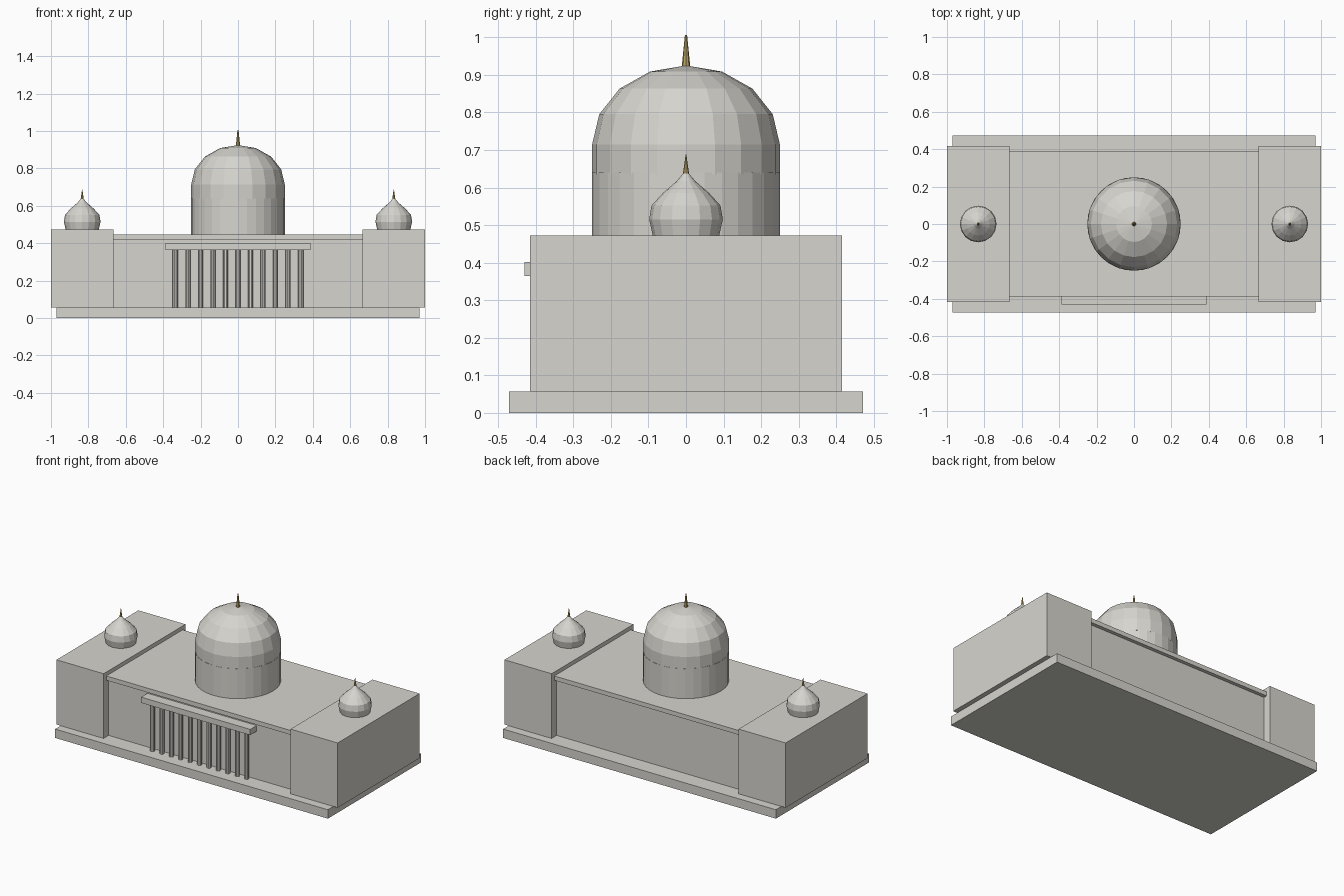
import bpy, bmesh
from math import sin, cos, pi, radians

cube = bpy.data.objects.get("Cube")
if cube:
    bpy.data.objects.remove(cube, do_unlink=True)


def material(name, color):
    mat = bpy.data.materials.new(name)
    mat.use_nodes = True
    mat.diffuse_color = color
    mat.node_tree.nodes["Principled BSDF"].inputs["Base Color"].default_value = color
    return mat


STONE = material("pale_stone", (0.68, 0.665, 0.62, 1))
GOLD = material("gold", (0.50, 0.36, 0.12, 1))


def add_object(name, bm, mat):
    bmesh.ops.recalc_face_normals(bm, faces=bm.faces)
    mesh = bpy.data.meshes.new(name)
    bm.to_mesh(mesh)
    bm.free()
    mesh.materials.append(mat)
    obj = bpy.data.objects.new(name, mesh)
    bpy.context.collection.objects.link(obj)
    return obj


def box(name, low, high, mat=STONE):
    bm = bmesh.new()
    bmesh.ops.create_cube(bm, size=1)
    for v in bm.verts:
        v.co = [high[i] if v.co[i] > 0 else low[i] for i in range(3)]
    return add_object(name, bm, mat)


def lathe(name, profile, sides, mat=STONE, x=0, y=0):
    """Turn (radius, height) points around a vertical axis; ends are capped."""
    bm = bmesh.new()
    rings = []
    for r, z in profile:
        if r == 0:
            rings.append([bm.verts.new((x, y, z))] * sides)
        else:
            rings.append([bm.verts.new((x + r * cos(2 * pi * i / sides),
                                        y + r * sin(2 * pi * i / sides), z))
                          for i in range(sides)])
    for a, b in zip(rings, rings[1:]):
        for i in range(sides):
            j = (i + 1) % sides
            corners = list(dict.fromkeys((a[i], a[j], b[j], b[i])))
            bm.faces.new(corners)
    for (r, z), ring in ((profile[0], rings[0]), (profile[-1], rings[-1])):
        if r > 0:
            bm.faces.new(ring)
    return add_object(name, bm, mat)


# Plinth and central hall with its overhanging roof slab
box("plinth", (-0.97, -0.472, 0), (0.97, 0.472, 0.057))
box("central_hall", (-0.67, -0.365, 0.05), (0.67, 0.365, 0.425))
box("roof_slab", (-0.67, -0.388, 0.42), (0.67, 0.388, 0.448))

# Portico: beam over a row of columns
box("portico_beam", (-0.388, -0.43, 0.365), (0.388, -0.35, 0.402))
COLUMNS = 11
for i in range(COLUMNS):
    lathe(f"portico_column_{i + 1}", [(0.014, 0.055), (0.014, 0.367)], 10,
          x=-0.335 + 0.67 * i / (COLUMNS - 1), y=-0.39)

# Central drum, dome and spire
lathe("drum", [(0.25, 0.445), (0.25, 0.64)], 32)
dome = [(0.25, 0.635)]
dome += [(0.25 * cos(radians(a)), 0.715 + 0.21 * sin(radians(a)))
         for a in (0, 22.5, 45, 67.5)]
lathe("main_dome", dome + [(0, 0.925)], 20)
lathe("main_spire", [(0.012, 0.915), (0.003, 1.006)], 8, GOLD)

# Wings, each with an onion dome and a small spire
ONION = [(0.088, 0.47), (0.098, 0.515), (0.092, 0.552), (0.062, 0.585),
         (0.025, 0.617), (0.008, 0.637), (0, 0.65)]
for side, s in (("left", 1), ("right", -1)):
    inner, outer = sorted((s * 0.665, s * 1.0))
    box(f"{side}_wing", (inner, -0.416, 0.057), (outer, 0.416, 0.473))
    lathe(f"{side}_onion_dome", ONION, 16, x=s * 0.833)
    lathe(f"{side}_spire", [(0.008, 0.638), (0.001, 0.688)], 8, GOLD, x=s * 0.833)
